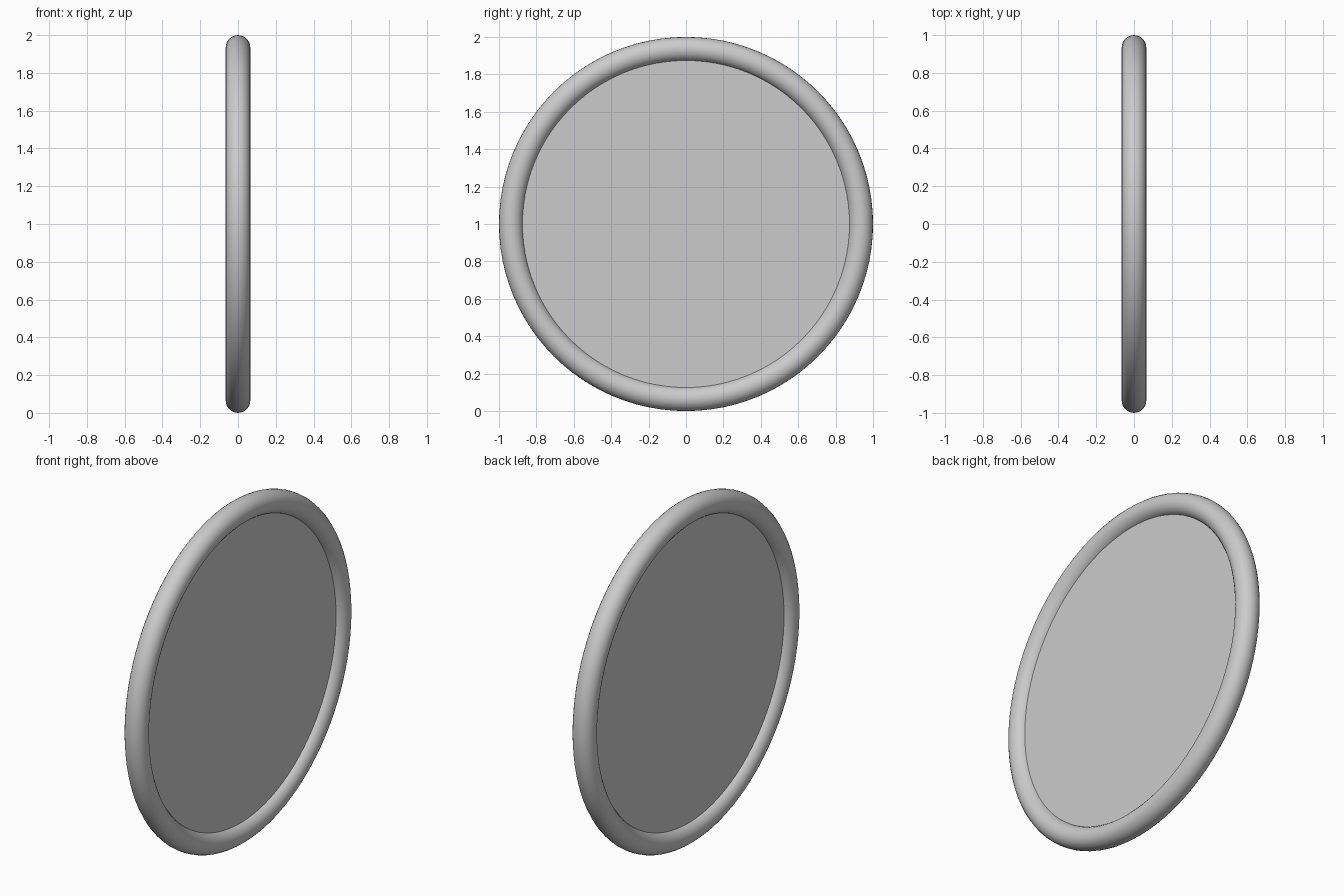
import bpy
from math import pi

if "Cube" in bpy.data.objects:
    bpy.data.objects.remove(bpy.data.objects["Cube"])

# Rounded rim, standing upright and facing +x / -x
bpy.ops.mesh.primitive_torus_add(
    major_radius=0.935, minor_radius=0.065,
    major_segments=96, minor_segments=24,
    location=(0, 0, 1), rotation=(0, pi / 2, 0))
rim = bpy.context.object
rim.name = "rim"
bpy.ops.object.shade_smooth()

# Flat panel filling the rim, its edge hidden inside the tube
bpy.ops.mesh.primitive_cylinder_add(
    vertices=96, radius=0.90, depth=0.044,
    location=(0, 0, 1), rotation=(0, pi / 2, 0))
panel = bpy.context.object
panel.name = "panel"
bpy.ops.object.shade_smooth_by_angle()
